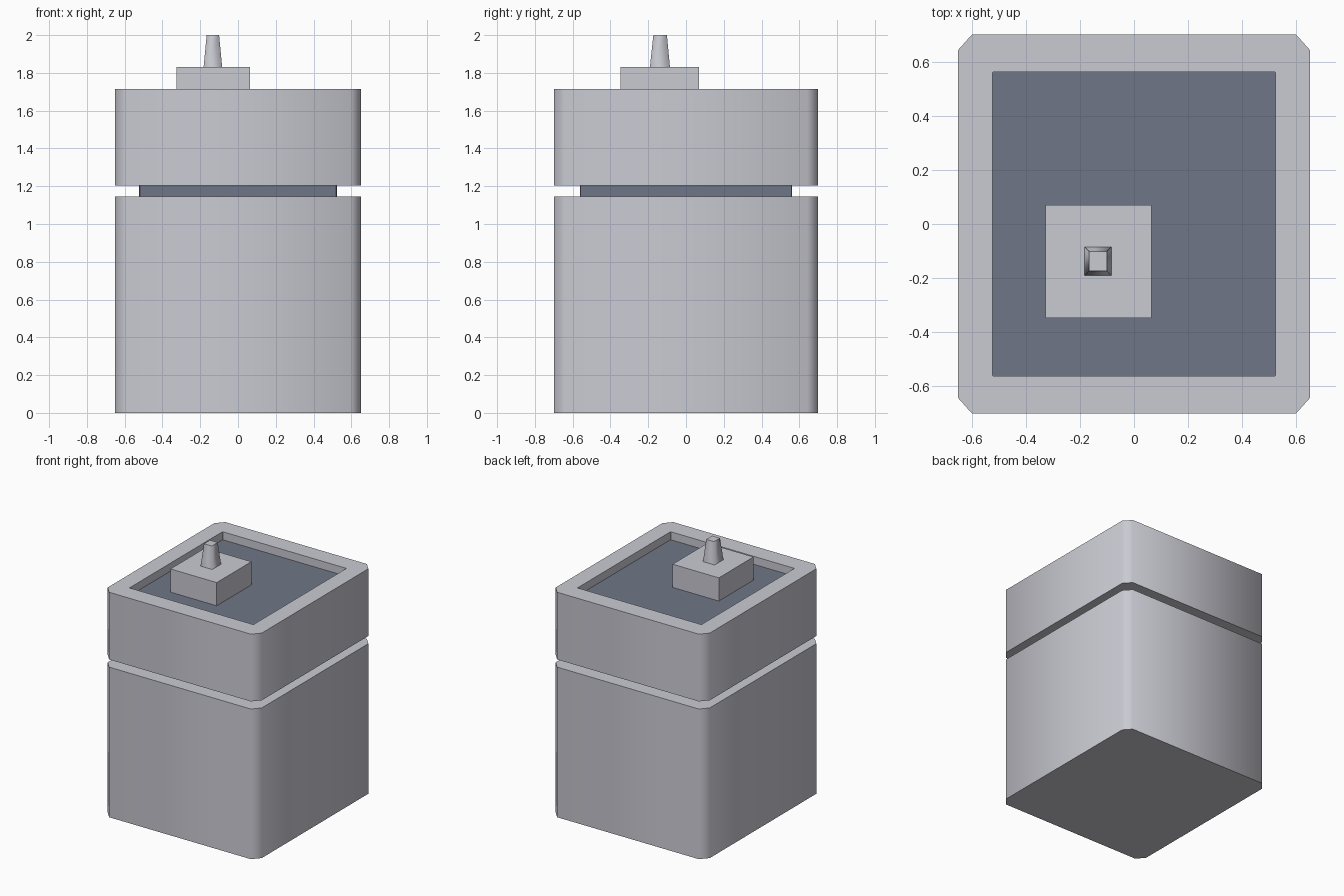
import bpy
import bmesh

if "Cube" in bpy.data.objects:
    bpy.data.objects.remove(bpy.data.objects["Cube"])


def material(name, rgb):
    m = bpy.data.materials.new(name)
    m.diffuse_color = (*rgb, 1)
    m.use_nodes = True
    m.node_tree.nodes["Principled BSDF"].inputs["Base Color"].default_value = m.diffuse_color
    return m


LIGHT = material("light grey", (0.59, 0.59, 0.65))
DARK = material("slate grey", (0.16, 0.182, 0.245))


def outline(hx, hy, cx=0, cy=0, chamfer=None):
    """Counter-clockwise rectangle, optionally with cut corners."""
    pts = []
    for sx, sy in ((1, -1), (1, 1), (-1, 1), (-1, -1)):
        if chamfer:
            a = (cx + sx * (hx - chamfer[0]), cy + sy * hy)
            b = (cx + sx * hx, cy + sy * (hy - chamfer[1]))
            pts += [a, b] if sx * sy < 0 else [b, a]
        else:
            pts.append((cx + sx * hx, cy + sy * hy))
    return pts


def prism(name, mat, bottom, top, z0, z1, smooth=False, hole=None):
    """Loft between two outlines; a hole outline makes it an open tube."""
    bm = bmesh.new()

    def ring(pts, z):
        return [bm.verts.new((x, y, z)) for x, y in pts]

    def walls(lo, hi, soft):
        n = len(lo)
        for i in range(n):
            j = (i + 1) % n
            bm.faces.new((lo[i], lo[j], hi[j], hi[i])).smooth = soft

    lo, hi = ring(bottom, z0), ring(top, z1)
    walls(lo, hi, smooth)
    if hole:
        hlo, hhi = ring(hole, z0), ring(hole, z1)
        walls(hhi, hlo, False)
        walls(hi, hhi, False)
        walls(hlo, lo, False)
    else:
        bm.faces.new(hi)
        bm.faces.new(lo[::-1])
    # keep the rims crisp while the sides shade smoothly
    for e in bm.edges:
        if any(not f.smooth for f in e.link_faces):
            e.smooth = False
    bmesh.ops.recalc_face_normals(bm, faces=bm.faces)
    me = bpy.data.meshes.new(name)
    bm.to_mesh(me)
    bm.free()
    me.materials.append(mat)
    ob = bpy.data.objects.new(name, me)
    bpy.context.collection.objects.link(ob)
    return ob


body = outline(0.65, 0.70, chamfer=(0.052, 0.058))
inner = outline(0.523, 0.561, chamfer=(0.003, 0.003))

# main lower block
prism("lower_body", LIGHT, body, body, 0, 1.145, smooth=True)
# dark core showing in the groove and as the recessed top
prism("inner_core", DARK, inner, inner, 1.10, 1.655)
# upper collar with raised rim
prism("upper_collar", LIGHT, body, body, 1.203, 1.716, smooth=True, hole=inner)
# off-centre block on the recessed top
pad = outline(0.195, 0.209, -0.131, -0.139)
prism("top_block", LIGHT, pad, pad, 1.655, 1.832)
# tapered peg
prism("peg", LIGHT, outline(0.049, 0.053, -0.133, -0.138),
      outline(0.033, 0.036, -0.133, -0.137), 1.832, 2.0, smooth=True)
